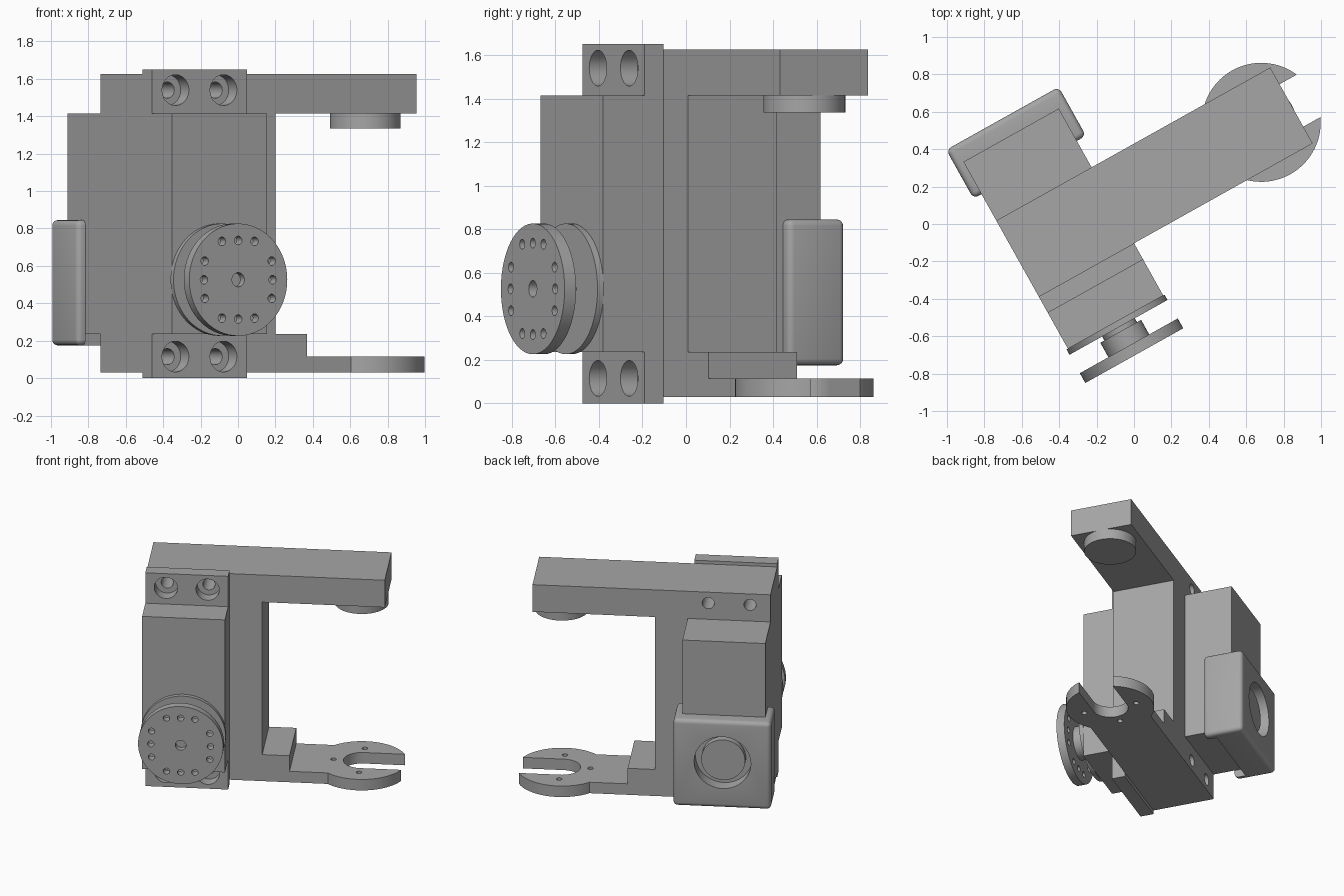
import bpy, math
from mathutils import Matrix, Vector

cube = bpy.data.objects.get("Cube")
if cube:
    bpy.data.objects.remove(cube, do_unlink=True)

TURN = math.radians(29.2)      # whole assembly is turned about z
GREY = (0.38, 0.38, 0.38, 1)
mat = bpy.data.materials.new("plain grey")
mat.use_nodes = True
mat.diffuse_color = GREY
mat.node_tree.nodes["Principled BSDF"].inputs["Base Color"].default_value = GREY
parts = []


def finish(name):
    ob = bpy.context.object
    ob.name = ob.data.name = name
    ob.data.materials.append(mat)
    parts.append(ob)
    return ob


def box(name, x, y, z):
    """Box from (low, high) pairs."""
    bpy.ops.mesh.primitive_cube_add(size=1)
    lo, hi = Vector((x[0], y[0], z[0])), Vector((x[1], y[1], z[1]))
    ob = finish(name)
    ob.data.transform(Matrix.Translation((lo + hi) / 2) @ Matrix.Diagonal((*(hi - lo), 1)))
    return ob


def rod(name, r, a, b, span, axis="Y", sides=64):
    """Cylinder along Y at (x=a, z=b), or along Z at (x=a, y=b)."""
    bpy.ops.mesh.primitive_cylinder_add(vertices=sides, radius=r, depth=span[1] - span[0])
    mid = sum(span) / 2
    ob = finish(name)
    if axis == "Y":
        m = Matrix.Translation((a, mid, b)) @ Matrix.Rotation(math.pi / 2, 4, "X")
    else:
        m = Matrix.Translation((a, b, mid))
    ob.data.transform(m)
    return ob


def bake(ob):
    dg = bpy.context.evaluated_depsgraph_get()
    me = bpy.data.meshes.new_from_object(ob.evaluated_get(dg))
    ob.modifiers.clear()
    ob.data = me


def boolean(ob, others, op="DIFFERENCE"):
    for other in others:
        mod = ob.modifiers.new(op.lower(), "BOOLEAN")
        mod.operation, mod.object, mod.solver = op, other, "EXACT"
    bake(ob)
    for other in others:
        parts.remove(other)
        bpy.data.objects.remove(other, do_unlink=True)


# Shared dimensions
LEFT, RIGHT, MID = -0.634, -0.05, -0.342
FRONT, BACK = -0.09, 0.375
LOW, HIGH, AXLE = 0.235, 1.415, 0.526
PIVOT = (0.859, 0.1425)


def screw_cutters(z, bores):
    out = []
    for x in (MID - 0.147, MID + 0.147):
        out.append(rod("cutter", 0.043, x, z, (-0.4, 0.6), sides=32))
        if bores:
            out.append(rod("cutter", 0.082, x, z, (-0.3, -0.1), sides=48))
    return out


# Bracket: upper arm, column and lower arm
bracket = box("bracket", (LEFT, 1.044), (FRONT, BACK), (HIGH, 1.625))
boolean(bracket, [
    box("add", (RIGHT, 0.18), (FRONT, BACK), (0.03, 1.5)),
    box("add", (LEFT, 0.373), (FRONT, BACK), (0.03, LOW))], "UNION")
boolean(bracket, screw_cutters(1.54, False) + screw_cutters(0.115, False))

# Lower fork: thin arm with a slotted round end
fork = rod("fork_plate", 0.318, *PIVOT, (0.03, 0.115), "Z", 96)
boolean(fork, [box("add", (0.373, PIVOT[0]), (FRONT, BACK), (0.03, 0.115))], "UNION")
cuts = [rod("cutter", 0.13, *PIVOT, (-0.1, 0.3), "Z"),
        box("cutter", (PIVOT[0], 1.4), (PIVOT[1] - 0.13, PIVOT[1] + 0.13), (-0.1, 0.3))]
for dx, dy in ((-0.2, 0), (0, 0.2), (0, -0.2)):
    cuts.append(rod("cutter", 0.02, PIVOT[0] + dx, PIVOT[1] + dy, (-0.1, 0.3), "Z", 24))
boolean(fork, cuts)

# Round pad under the upper arm
rod("upper_pad", 0.188, *PIVOT, (1.335, HIGH), "Z")

# Servo body and mounting flange
box("servo_body", (LEFT, RIGHT), (-0.41, 0.735), (LOW, HIGH))
flange = box("mounting_flange", (LEFT, RIGHT), (-0.19, FRONT), (0, 1.65))
boolean(flange, screw_cutters(1.54, True) + screw_cutters(0.115, True))

# Front collar, output shaft and horn
rod("front_collar", 0.3, MID, AXLE, (-0.442, -0.41), sides=96)
rod("output_shaft", 0.1, MID, AXLE, (-0.47, -0.44))
rod("horn_hub", 0.125, MID, AXLE, (-0.556, -0.466))
horn = rod("horn_disc", 0.3, MID, AXLE, (-0.615, -0.555), sides=96)
cuts = [rod("cutter", 0.038, MID, AXLE, (-0.7, -0.57), sides=32)]
for quarter in range(4):
    turn = quarter * math.pi / 2
    for a, b in ((-0.1, 0.205), (0, 0.21), (0.1, 0.205)):
        dx = a * math.cos(turn) - b * math.sin(turn)
        dz = a * math.sin(turn) + b * math.cos(turn)
        cuts.append(rod("cutter", 0.023, MID + dx, AXLE + dz, (-0.7, -0.5), sides=24))
boolean(horn, cuts)

# Rear cap: rounded shell around the body with a round opening
cap = box("rear_cap", (-0.683, 0.006), (0.537, 0.836), (0.175, 0.845))
bev = cap.modifiers.new("round", "BEVEL")
bev.width, bev.segments = 0.03, 4
bake(cap)
boolean(cap, [
    box("cutter", (LEFT, RIGHT), (0.4, 0.735), (LOW, 1)),
    box("cutter", (LEFT, RIGHT), (0.4, 0.62), (0.1, 0.3)),
    rod("cutter", 0.2, MID, AXLE, (0.7, 0.9))])
rod("rear_pivot", 0.155, MID, AXLE, (0.73, 0.79))

# Smooth the round parts, then turn everything into place
for ob in parts:
    bpy.ops.object.select_all(action="DESELECT")
    ob.select_set(True)
    bpy.context.view_layer.objects.active = ob
    bpy.ops.object.shade_smooth_by_angle(angle=math.radians(30))
    ob.rotation_euler.z = TURN
